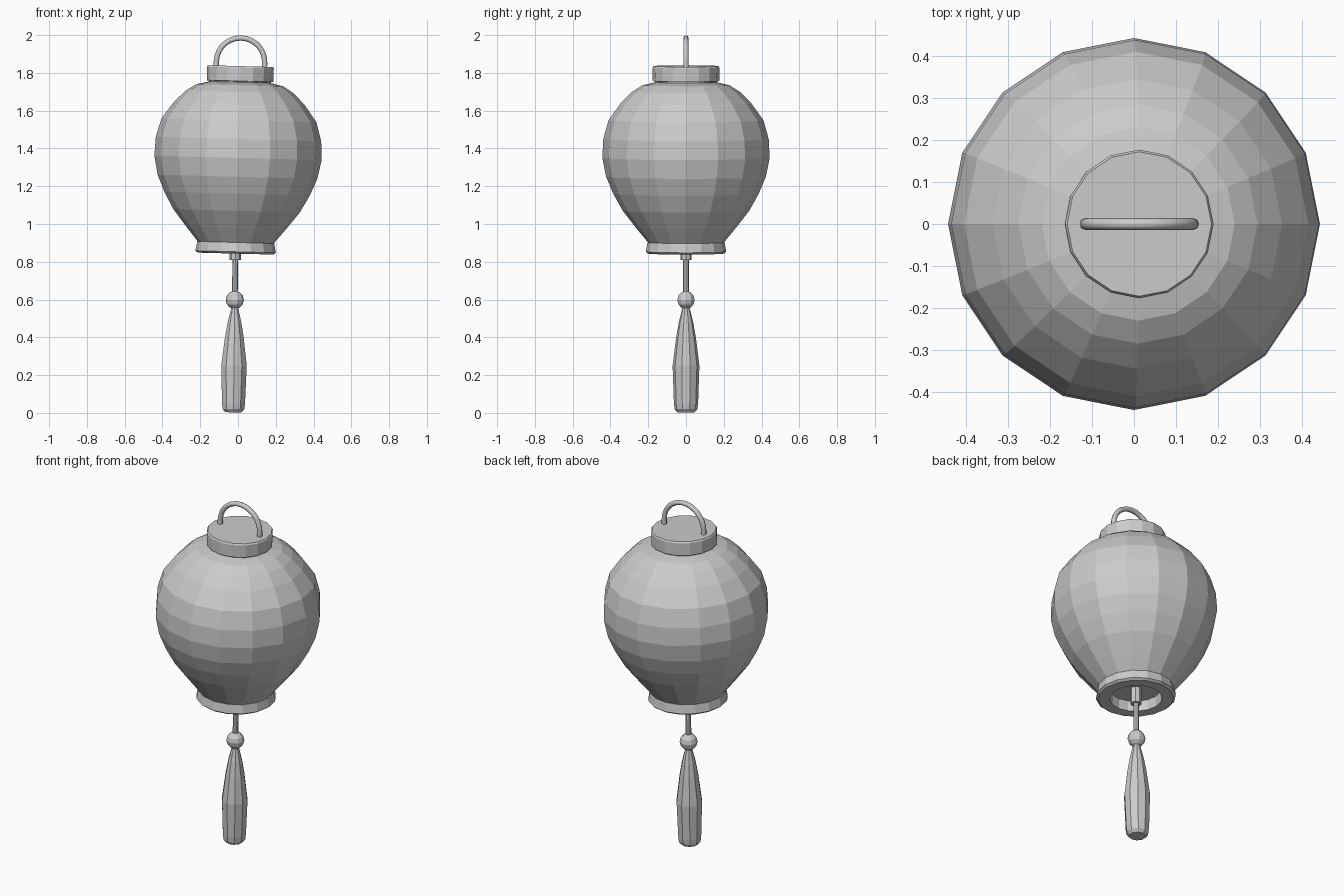
import bpy, math
from mathutils import Matrix, Vector

if "Cube" in bpy.data.objects:
    bpy.data.objects.remove(bpy.data.objects["Cube"])


def tilt(deg, pivot):
    """Lean about the y axis around a pivot point."""
    p = Vector(pivot)
    return Matrix.Translation(p) @ Matrix.Rotation(math.radians(deg), 4, 'Y') @ Matrix.Translation(-p)


def lathe(name, profile, sides, matrix, x=0.0, turn=0.0):
    """Spin an (r, z) profile, listed bottom to top on the outside; r = 0 makes a pole."""
    verts, faces, rings = [], [], []
    for r, z in profile:
        n = 1 if r == 0 else sides
        rings.append(range(len(verts), len(verts) + n))
        for i in range(n):
            a = math.tau * (i + turn) / sides
            verts.append(matrix @ Vector((x + r * math.cos(a), r * math.sin(a), z)))
    for lo, hi in zip(rings, rings[1:]):
        for i in range(sides):
            j = (i + 1) % sides
            if len(lo) == 1:
                faces.append((lo[0], hi[j], hi[i]))
            elif len(hi) == 1:
                faces.append((lo[i], lo[j], hi[0]))
            else:
                faces.append((lo[i], lo[j], hi[j], hi[i]))
    mesh = bpy.data.meshes.new(name)
    mesh.from_pydata(verts, [], faces)
    obj = bpy.data.objects.new(name, mesh)
    bpy.context.collection.objects.link(obj)
    return obj


lean = tilt(1.5, (0, 0, 1.35))
hang = tilt(0.7, (-0.014, 0, 0.84))
HX = -0.014

# Paper globe
lathe("lantern_body", [
    (0.195, 0.895), (0.265, 0.98), (0.335, 1.07), (0.385, 1.16), (0.423, 1.25),
    (0.443, 1.35), (0.438, 1.45), (0.41, 1.55), (0.345, 1.64), (0.285, 1.70),
    (0.23, 1.735), (0.165, 1.75)], 16, lean)

# Top cap
lathe("top_cap", [
    (0.163, 1.735), (0.165, 1.755), (0.176, 1.757), (0.177, 1.828),
    (0.172, 1.836), (0.0, 1.836)], 16, lean)

# Hollow bottom collar with a recessed ceiling
lathe("bottom_collar", [
    (0.0, 0.90), (0.135, 0.90), (0.14, 0.843), (0.20, 0.843),
    (0.213, 0.853), (0.204, 0.902), (0.18, 0.902)], 16, lean)

# Hook, cord and bead
lathe("cord_socket", [(0, 0.81), (0.03, 0.81), (0.03, 0.90), (0, 0.90)], 8, hang, HX)
lathe("cord", [(0.015, 0.62), (0.015, 0.83)], 8, hang, HX)
bead = [(0.048 * math.sin(math.pi * i / 6) if 0 < i < 6 else 0,
         0.598 - 0.048 * math.cos(math.pi * i / 6)) for i in range(7)]
lathe("bead", bead, 10, hang, HX)

# Tassel
lathe("tassel", [
    (0, 0.003), (0.045, 0.003), (0.06, 0.02), (0.064, 0.05), (0.071, 0.25),
    (0.052, 0.40), (0.038, 0.48), (0.018, 0.56), (0, 0.57)], 10, hang, HX, 0.5)

# Arched handle
curve = bpy.data.curves.new("handle", 'CURVE')
curve.dimensions = '3D'
curve.bevel_depth = 0.014
curve.bevel_resolution = 2
curve.use_fill_caps = True
arc = [(math.cos(math.pi * i / 14) * 0.128, 1.857 + math.sin(math.pi * i / 14) * 0.128)
       for i in range(15)]
path = [(0.128, 1.825)] + arc + [(-0.128, 1.825)]
spline = curve.splines.new('POLY')
spline.points.add(len(path) - 1)
for pt, (px, pz) in zip(spline.points, path):
    pt.co = (*(lean @ Vector((px, 0, pz))), 1)
bpy.context.collection.objects.link(bpy.data.objects.new("handle", curve))
